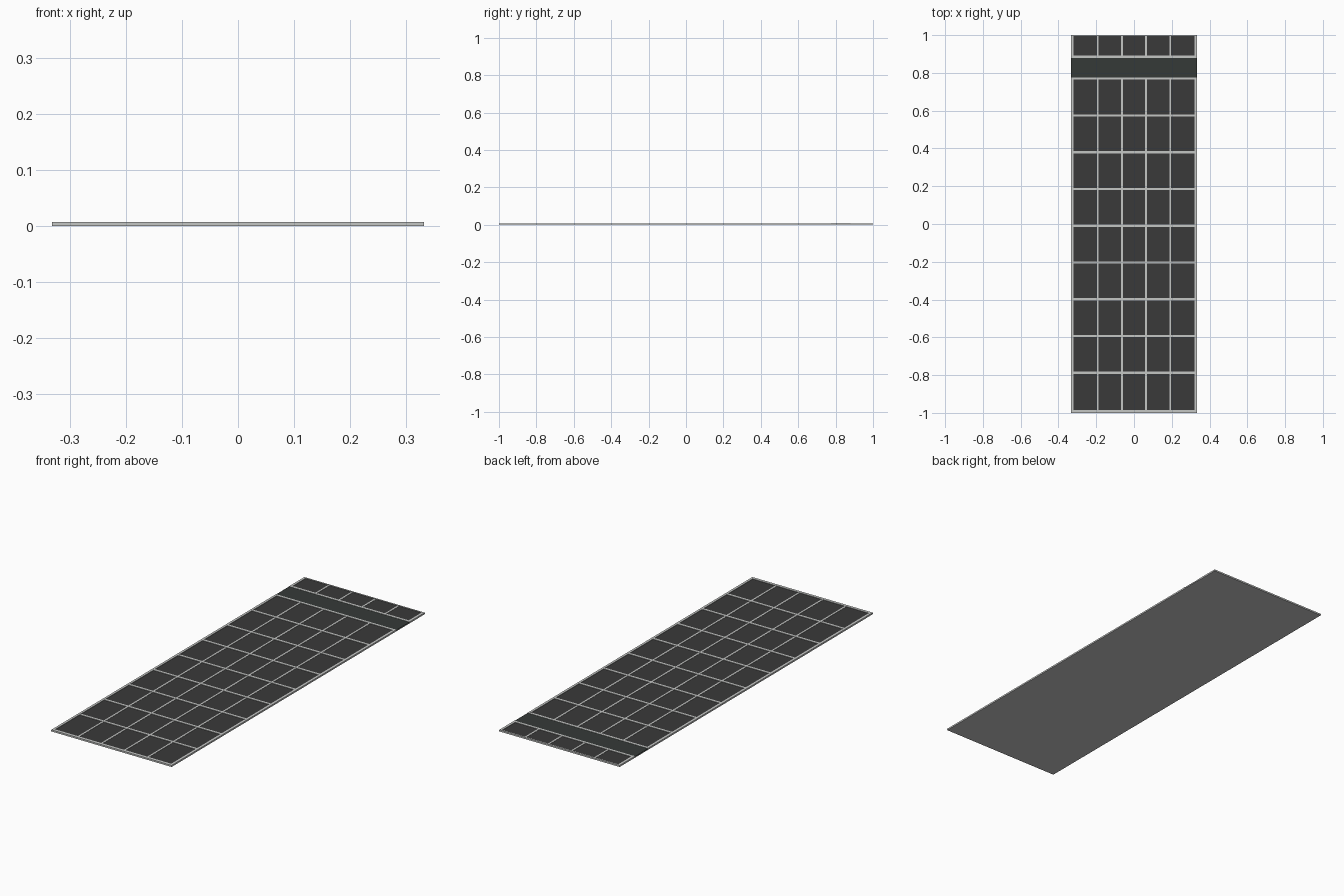
import bpy
import bmesh

if "Cube" in bpy.data.objects:
    bpy.data.objects.remove(bpy.data.objects["Cube"])


def material(name, rgb):
    m = bpy.data.materials.new(name)
    m.diffuse_color = (*rgb, 1)
    m.use_nodes = True
    m.node_tree.nodes["Principled BSDF"].inputs["Base Color"].default_value = m.diffuse_color
    return m


LIGHT = material("light grey frame", (0.56, 0.57, 0.56))
DARK = material("charcoal cell", (0.042, 0.042, 0.042))
GREEN = material("dark green grey band", (0.036, 0.042, 0.039))


def boxes(name, mat, items):
    """One object made of boxes given as (x0, x1, y0, y1, z0, z1)."""
    bm = bmesh.new()
    for x0, x1, y0, y1, z0, z1 in items:
        r = bmesh.ops.create_cube(bm, size=1)
        for v in r["verts"]:
            v.co.x = x0 if v.co.x < 0 else x1
            v.co.y = y0 if v.co.y < 0 else y1
            v.co.z = z0 if v.co.z < 0 else z1
    me = bpy.data.meshes.new(name)
    bm.to_mesh(me)
    bm.free()
    me.materials.append(mat)
    ob = bpy.data.objects.new(name, me)
    bpy.context.collection.objects.link(ob)
    return ob


W, TOP = 0.333, 0.008
BAND0, BAND1 = 0.776, 0.878
ROWS = [-0.787 + i * 0.1945 for i in range(8)]
COLS = [-0.192, -0.064, 0.064, 0.192]

# Backing sheet
boxes("backing_sheet", LIGHT, [(-W, W, -1, 1, 0, 0.004)])

# Dark cell surfaces, main field and end strip
boxes("cell_field", DARK, [(-W + 0.008, W - 0.008, -0.99, BAND0, 0.003, 0.006),
                           (-W + 0.008, W - 0.008, BAND1, 0.995, 0.003, 0.006)])

# Plain band across the full width
boxes("plain_band", GREEN, [(-W, W, BAND0 - 0.002, BAND1 + 0.002, 0.0035, 0.0065)])

# Outer frame: side rails broken by the band, end rails
rails = []
for y0, y1 in ((-1, BAND0), (BAND1, 1)):
    rails += [(-W, -W + 0.012, y0, y1, 0.002, TOP), (W - 0.012, W, y0, y1, 0.002, TOP)]
rails += [(-W, W, -1, -0.986, 0.002, TOP), (-W, W, 0.994, 1, 0.002, TOP)]
boxes("outer_frame", LIGHT, rails)

# Cross bars between rows, and beside the band
boxes("cross_bars", LIGHT,
      [(-W + 0.005, W - 0.005, y - 0.006, y + 0.006, 0.004, 0.0078)
       for y in ROWS] +
      [(-W, W, y - 0.006, y + 0.006, 0.004, 0.0078) for y in (0.770, 0.885)])

# Thin lengthwise bars
boxes("lengthwise_bars", LIGHT,
      [(x - 0.0045, x + 0.0045, y0, y1, 0.004, 0.0072)
       for x in COLS for y0, y1 in ((-0.99, 0.77), (0.885, 0.996))])
